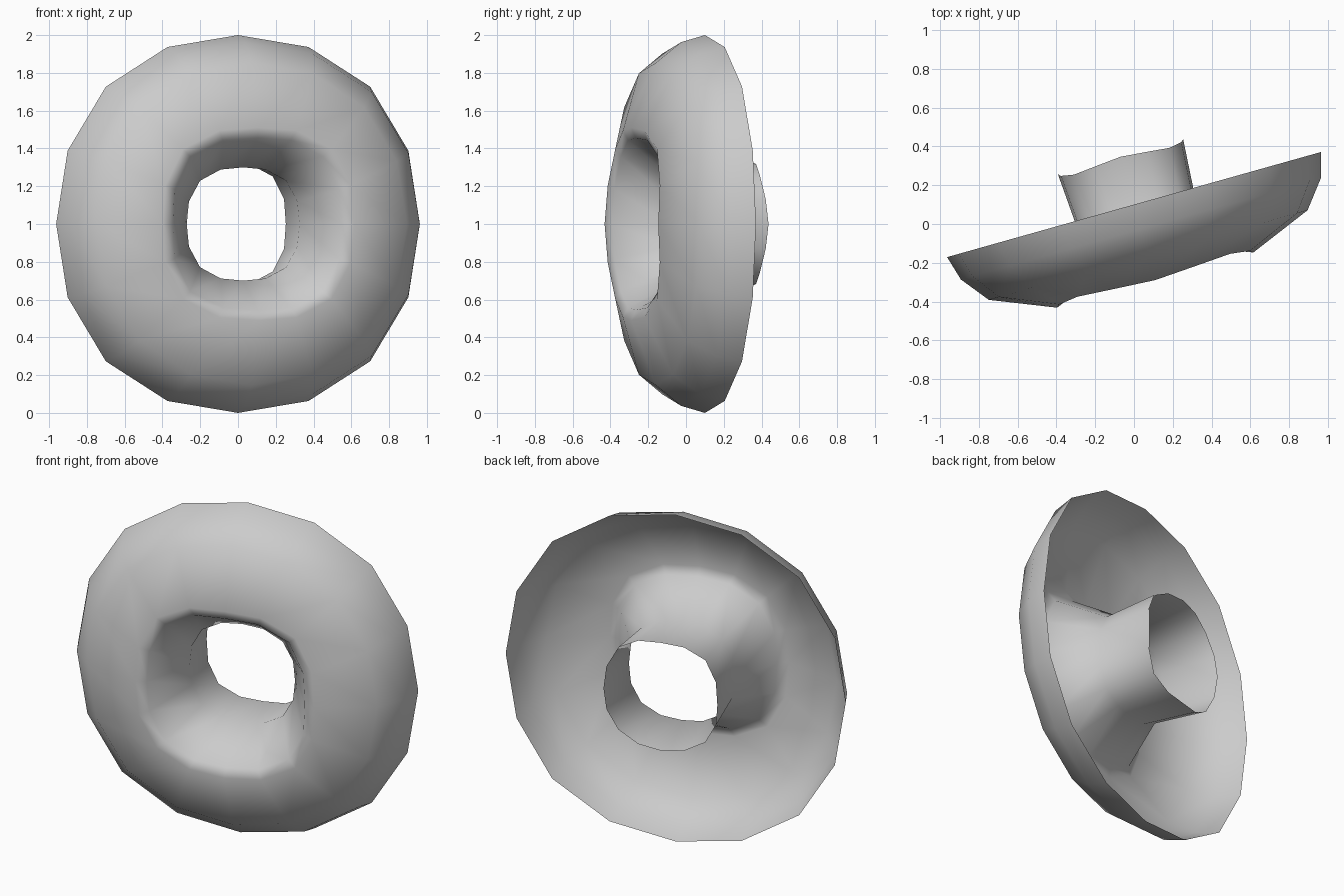
import bpy, bmesh
from math import sin, cos, pi, radians
from mathutils import Matrix

if "Cube" in bpy.data.objects:
    bpy.data.objects.remove(bpy.data.objects["Cube"])

SIDES = 16

# Rings from rear rim to the rear end of the tube:
# (horizontal radius, vertical radius, corner bulge, forward depth, depth change at corners)
RINGS = [
    (1.00, 1.00, 0.028, 0.00, 0.000),     # open rear rim
    (0.963, 0.963, 0.026, 0.13, 0.000),   # side wall
    (0.853, 0.853, 0.024, 0.27, 0.000),   # shoulder
    (0.525, 0.510, 0.10, 0.404, -0.026),  # squarish front lip
    (0.465, 0.455, 0.11, 0.380, -0.020),  # rounded inside of the lip
    (0.31, 0.30, 0.08, 0.10, 0.000),      # throat
    (0.335, 0.33, 0.08, -0.256, 0.024),   # flared tube end
]


def ring_point(i, rx, rz, bulge, depth, dip):
    a = 2 * pi * i / SIDES
    corner = sin(2 * a) ** 2
    k = 1 + bulge * corner
    return (rx * k * cos(a), -(depth + dip * corner), rz * k * sin(a))


# Hollow round shell with a tube running back through its middle
bm = bmesh.new()
loops = [[bm.verts.new(ring_point(i, *r)) for i in range(SIDES)] for r in RINGS]
for a, b in zip(loops, loops[1:]):
    for i in range(SIDES):
        j = (i + 1) % SIDES
        f = bm.faces.new((a[i], b[i], b[j], a[j]))
        f.smooth = True

# Turn the shell slightly and lift it onto the floor
bm.transform(Matrix.Translation((0, 0.10, 1.0)) @ Matrix.Rotation(radians(15.7), 4, 'Z'))
bm.normal_update()
if sum(f.normal.y * f.calc_area() for f in bm.faces) > 0:
    bmesh.ops.reverse_faces(bm, faces=bm.faces[:])

mesh = bpy.data.meshes.new("ring_shell")
bm.to_mesh(mesh)
bm.free()
obj = bpy.data.objects.new("ring_shell", mesh)
bpy.context.collection.objects.link(obj)
